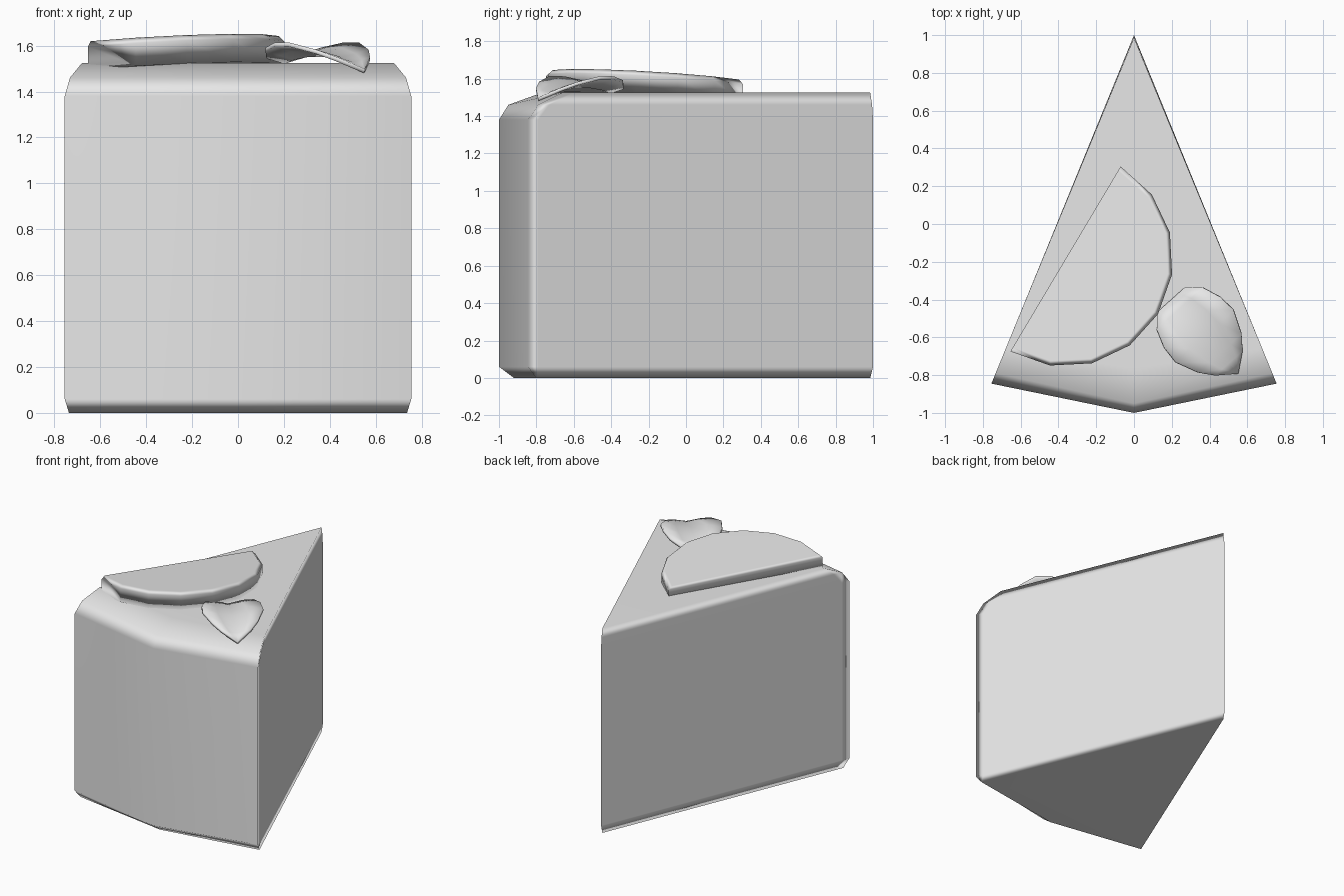
import bpy, bmesh, math
from mathutils import Vector

cube = bpy.data.objects.get("Cube")
if cube:
    bpy.data.objects.remove(cube, do_unlink=True)

grey = bpy.data.materials.new("plain_grey")
grey.use_nodes = True
COLOUR = (0.8, 0.8, 0.8, 1)
grey.diffuse_color = COLOUR
grey.node_tree.nodes["Principled BSDF"].inputs["Base Color"].default_value = COLOUR


def finish(name, bm):
    """Turn a bmesh into a smooth shaded object."""
    bmesh.ops.recalc_face_normals(bm, faces=bm.faces)
    for f in bm.faces:
        f.smooth = True
    mesh = bpy.data.meshes.new(name)
    bm.to_mesh(mesh)
    bm.free()
    mesh.materials.append(grey)
    obj = bpy.data.objects.new(name, mesh)
    bpy.context.collection.objects.link(obj)
    return obj


def weight_normals(obj):
    mod = obj.modifiers.new("flat_big_faces", "WEIGHTED_NORMAL")
    mod.weight = 80
    mod.keep_sharp = True


def stack(bm, rings):
    """Bridge closed rings of equal length and cap both ends."""
    loops = [[bm.verts.new(p) for p in ring] for ring in rings]
    for a, b in zip(loops, loops[1:]):
        for i in range(len(a)):
            j = (i + 1) % len(a)
            bm.faces.new((a[i], a[j], b[j], b[i]))
    bm.faces.new(loops[0][::-1])
    bm.faces.new(loops[-1])
    return loops


# Wedge body: rings slide along two flat cut sides, front edge is rounded
def side_x(y):
    return 0.755 * (1 - y) / 1.845


def wedge_ring(z, mid, corner, strip, tip):
    right = [(side_x(corner), corner, z), (side_x(strip), strip, z)]
    left = [(-x, y, h) for x, y, h in reversed(right)]
    return [(0, mid, z)] + right + [(0, tip, z)] + left


bm = bmesh.new()
loops = stack(bm, [
    wedge_ring(0, -0.92, -0.80, -0.74, 0.985),
    wedge_ring(0.06, -1, -0.845, -0.79, 1),
    wedge_ring(1.38, -1, -0.845, -0.79, 1),
    wedge_ring(1.46, -0.95, -0.79, -0.73, 0.995),
    wedge_ring(1.525, -0.77, -0.66, -0.60, 0.985),
])
for a, b in zip(loops, loops[1:]):
    bm.edges.get((a[3], b[3])).smooth = False
weight_normals(finish("wedge_body", bm))

# Half-round slice, slightly tilted, with a soft curved rim and flat cut face
CENTRE = Vector((-0.3625, -0.185))
START = math.radians(59.2)


def half_round(radius, drop):
    ring = []
    for i in range(9):
        a = START - math.pi * i / 8
        # end points stay on the straight cut
        p = CENTRE + Vector((math.cos(a), math.sin(a))) * radius
        z = 1.62 + 0.056 * (p.x + 0.655) - 0.059 * (p.y + 0.675)
        ring.append((p.x, p.y, z - drop))
    return ring


bm = bmesh.new()
stack(bm, [half_round(0.57, 0.125), half_round(0.57, 0.025), half_round(0.545, 0)])
for e in bm.edges:
    if len(e.link_faces) == 2 and e.calc_face_angle(0) > math.radians(60):
        e.smooth = False
weight_normals(finish("half_round_slice", bm))

# Leaf: arched along its midrib and folded up on both sides
ROOT = Vector((0.2, -0.4))
ALONG = Vector((0.668, -0.744))
ACROSS = Vector((0.744, 0.668))
STATIONS = [  # distance along, half width, midrib height
    (0, 0.1, 1.53), (0.065, 0.166, 1.547), (0.16, 0.2, 1.56), (0.26, 0.207, 1.56),
    (0.38, 0.155, 1.54), (0.45, 0.1, 1.52), (0.524, 0.002, 1.49),
]
bm = bmesh.new()
rows = []
for u, w, z in STATIONS:
    row = []
    for k in (-1, -0.5, 0, 0.5, 1):
        p = ROOT + ALONG * u + ACROSS * (k * w)
        row.append(bm.verts.new((p.x, p.y, z + 0.22 * w * abs(k))))
    rows.append(row)
for a, b in zip(rows, rows[1:]):
    for i in range(4):
        bm.faces.new((a[i], a[i + 1], b[i + 1], b[i]))
leaf = finish("leaf", bm)
thick = leaf.modifiers.new("thickness", "SOLIDIFY")
thick.thickness = 0.018
thick.offset = 0
